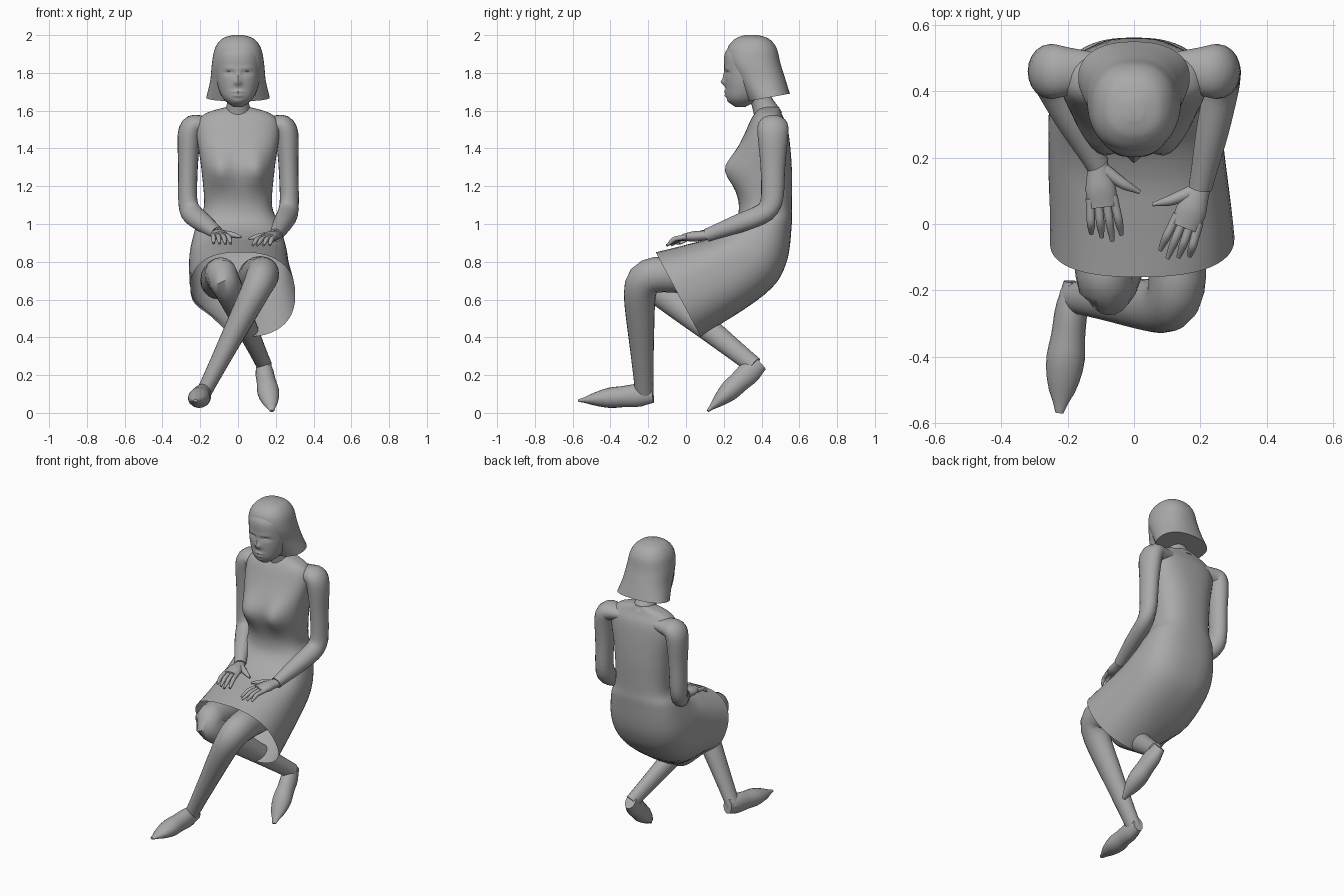
import bpy, bmesh, math
from mathutils import Vector

cube = bpy.data.objects.get("Cube")
if cube:
    bpy.data.objects.remove(cube, do_unlink=True)

GREY = (0.4, 0.4, 0.4, 1)
clay = bpy.data.materials.new("plain grey")
clay.use_nodes = True
clay.diffuse_color = GREY
clay.node_tree.nodes["Principled BSDF"].inputs["Base Color"].default_value = GREY


def lerp(start, end, amount):
    return start + (end - start) * amount


def curve(rows, count):
    """Smooth curve through equal-length rows, sampled evenly."""
    last = len(rows) - 1
    samples = []
    for step in range(count):
        place = last * step / (count - 1)
        i = min(int(place), last - 1)
        t = place - i
        before, start, end, after = (rows[max(0, min(last, i + k))] for k in (-1, 0, 1, 2))
        sample = []
        for p, q, r, s in zip(before, start, end, after):
            bend = 2 * p - 5 * q + 4 * r - s + t * (3 * (q - r) + s - p)
            sample.append(q + t / 2 * (r - p + t * bend))
        samples.append(sample)
    return samples


def ring(middle, across, along, power, sides):
    """Rounded-box outline around a middle point."""
    points = []
    for i in range(sides):
        angle = math.tau * i / sides
        c, s = math.cos(angle), math.sin(angle)
        points.append(middle + across * math.copysign(abs(c) ** (2 / power), c)
                      + along * math.copysign(abs(s) ** (2 / power), s))
    return points


def skin(name, rings, open_end=False, bumps=()):
    """Bridge rings into one smooth object; each bump pushes the points near it."""
    bm = bmesh.new()
    loops = [[bm.verts.new(point) for point in points] for points in rings]
    for upper, lower in zip(loops, loops[1:]):
        for i in range(len(upper)):
            bm.faces.new((upper[i - 1], upper[i], lower[i], lower[i - 1]))
    bm.faces.new(loops[0])
    if not open_end:
        bm.faces.new(loops[-1])
    bmesh.ops.recalc_face_normals(bm, faces=bm.faces)
    for vert in bm.verts:
        origin = vert.co.copy()
        for centre, size, push in bumps:
            distance = sum(((a - b) / c) ** 2 for a, b, c in zip(origin, centre, size))
            vert.co += Vector(push) * math.exp(-distance)
    mesh = bpy.data.meshes.new(name)
    bm.to_mesh(mesh)
    bm.free()
    mesh.materials.append(clay)
    part = bpy.data.objects.new(name, mesh)
    bpy.context.collection.objects.link(part)
    bpy.ops.object.select_all(action="DESELECT")
    part.select_set(True)
    bpy.context.view_layer.objects.active = part
    bpy.ops.object.shade_smooth_by_angle(angle=math.radians(50))


def loft(name, rows, power=2.2, sides=48, count=50, **options):
    """Rows hold front y, front z, back y, back z and half width."""
    rings = []
    for front_y, front_z, back_y, back_z, width in curve(rows, count):
        front, back = Vector((0, front_y, front_z)), Vector((0, back_y, back_z))
        rings.append(ring((front + back) / 2, (front - back) / 2,
                          Vector((width, 0, 0)), power, sides))
    skin(name, rings, **options)


def limb(name, joints, widths, depth=(1, 1), side=(1, 0, 0), per_bone=12):
    """Round tube through joints with softened bends; depth is relative to width."""
    joints = [Vector(joint) for joint in joints]
    path = [lerp(a, b, i / per_bone) for a, b in zip(joints, joints[1:]) for i in range(per_bone)]
    path.append(joints[-1])
    for _ in range(6):
        inner = [(a + b * 2 + c) / 4 for a, b, c in zip(path, path[1:], path[2:])]
        path = [path[0], *inner, path[-1]]
    end = len(path) - 1
    rings = []
    for i, (width,) in enumerate(curve([(w,) for w in widths], len(path))):
        forward = (path[min(i + 1, end)] - path[max(i - 1, 0)]).normalized()
        across = Vector(side)
        across = (across - forward * across.dot(forward)).normalized()
        thick = forward.cross(across) * width * lerp(*depth, i / end)
        rings.append(ring(path[i], across * width, thick, 2, 20))
    skin(name, rings)


# Dress: upright bodice, then a skirt swinging forward to an open, tilted hem
bodice = [(front, z, 0.56 - max(0, z - 1.45) * 0.4, z, width) for z, front, width in (
    (1.62, 0.4, 0.06), (1.58, 0.36, 0.18), (1.5, 0.32, 0.22), (1.3, 0.245, 0.195),
    (1.1, 0.28, 0.18), (1, 0.25, 0.22))]
skirt = [(0.14, 0.93, 0.53, 0.79, 0.255), (0, 0.89, 0.42, 0.63, 0.265),
         (-0.16, 0.85, 0.08, 0.4, 0.28)]
breasts = [((x, 0.25, 1.29), (0.07, 0.1, 0.09), (0, -0.05, 0)) for x in (-0.1, 0.1)]
sway = ((0, -0.1, 0.6), (0.6, 0.3, 0.3), (0.03, 0, 0))
lifted_corner = ((-0.22, 0.05, 0.44), (0.15, 0.15, 0.15), (0.05, -0.03, 0.06))
loft("dress", bodice + skirt, power=2.5, open_end=True, bumps=[*breasts, sway, lifted_corner])

# Neck
limb("neck", [(0, 0.44, 1.56), (0, 0.36, 1.74)], (0.075, 0.057, 0.055))

# Head with nose, lips, chin, eye sockets, eyelids and brows
features = []
for x, z, width, height, push in (
        (0, 1.75, 0.018, 0.016, -0.02), (0, 1.78, 0.014, 0.03, -0.01),
        (0, 1.7, 0.028, 0.008, -0.01), (0, 1.68, 0.024, 0.008, -0.01),
        (0, 1.645, 0.03, 0.016, -0.008), (0.045, 1.8, 0.026, 0.013, 0.014),
        (0.045, 1.795, 0.013, 0.006, -0.01), (0.045, 1.82, 0.03, 0.01, -0.006)):
    for across in {x, -x}:
        features.append(((across, 0.21, z), (width, 0.05, height), (0, push, 0)))
loft("head", [(front, z, front + width * 2.2, z, width) for z, front, width in (
    (1.96, 0.25, 0.08), (1.9, 0.205, 0.115), (1.8, 0.205, 0.118),
    (1.72, 0.21, 0.104), (1.66, 0.22, 0.075), (1.62, 0.26, 0.025))],
    sides=72, bumps=features)

# Bobbed hair, receding behind the face below the hairline
loft("hair", [(front, z, back, z + max(0, back - 0.5) * 0.8, width) for z, front, back, width in (
    (2, 0.31, 0.38, 0.03), (1.98, 0.26, 0.44, 0.085), (1.93, 0.22, 0.48, 0.122),
    (1.85, 0.22, 0.5, 0.138), (1.75, 0.27, 0.525, 0.147), (1.65, 0.33, 0.55, 0.168))],
    power=2.3)


def hand(label, wrist, tip, thumb_sign):
    """Flat palm, four drooping fingers and a thumb."""
    wrist = Vector(wrist)
    forward = (Vector(tip) - wrist).normalized()
    side = forward.cross(Vector((0, 0, 1))).normalized() * thumb_sign

    def at(along, across, drop=0):
        return wrist + forward * along + side * across - Vector((0, 0, drop))

    limb(label + "_palm", [at(-0.03, 0), at(0.13, 0)], (0.028, 0.035, 0.046, 0.042),
         depth=(0.9, 0.45), side=side)
    for i, finger in enumerate(("index", "middle", "ring", "little")):
        spread = 0.034 - 0.023 * i
        reach = 0.235 - 0.015 * abs(i - 1)
        limb(f"{label}_{finger}_finger",
             [at(0.1, spread), at(0.17, spread * 1.2, 0.005), at(reach, spread * 1.3, 0.035)],
             (0.014, 0.013, 0.012, 0.007), side=side)
    limb(label + "_thumb", [at(0.015, 0.01), at(0.07, 0.07), at(0.1, 0.115, 0.01)],
         (0.022, 0.018, 0.013, 0.006), side=forward)


# Sleeved arms with hands resting on the lap
for label, sign, elbow, wrist, fingertip in (
        ("right", -1, (-0.27, 0.46, 1.07), (-0.11, 0.18, 0.95), (-0.08, -0.05, 0.93)),
        ("left", 1, (0.275, 0.46, 1.07), (0.2, 0.11, 0.94), (0.11, -0.12, 0.92))):
    limb(label + "_arm",
         [(sign * 0.12, 0.46, 1.53), (sign * 0.26, 0.46, 1.52), elbow, wrist],
         (0.04, 0.05, 0.062, 0.052, 0.05, 0.048, 0.036), depth=(1.5, 1), side=(sign, 0, 1))
    hand(label + "_hand", wrist, fingertip, sign)

# Legs crossed at the shins, with pointed shoes
for label, hip, knee, ankle, heel, toe in (
        ("left", (0.1, 0.3, 0.72), (0.14, -0.255, 0.74), (-0.19, -0.22, 0.09),
         (-0.18, -0.175, 0.1), (-0.225, -0.57, 0.065)),
        ("right", (-0.1, 0.3, 0.7), (-0.09, -0.25, 0.74), (0.14, 0.36, 0.25),
         (0.13, 0.39, 0.265), (0.18, 0.115, 0.01))):
    limb(label + "_leg", [hip, knee, ankle],
         (0.1, 0.1, 0.09, 0.083, 0.068, 0.052, 0.04), depth=(1, 1.2))
    limb(label + "_foot", [heel, toe], (0.032, 0.048, 0.051, 0.058, 0.044, 0.012),
         depth=(1.45, 0.55))
